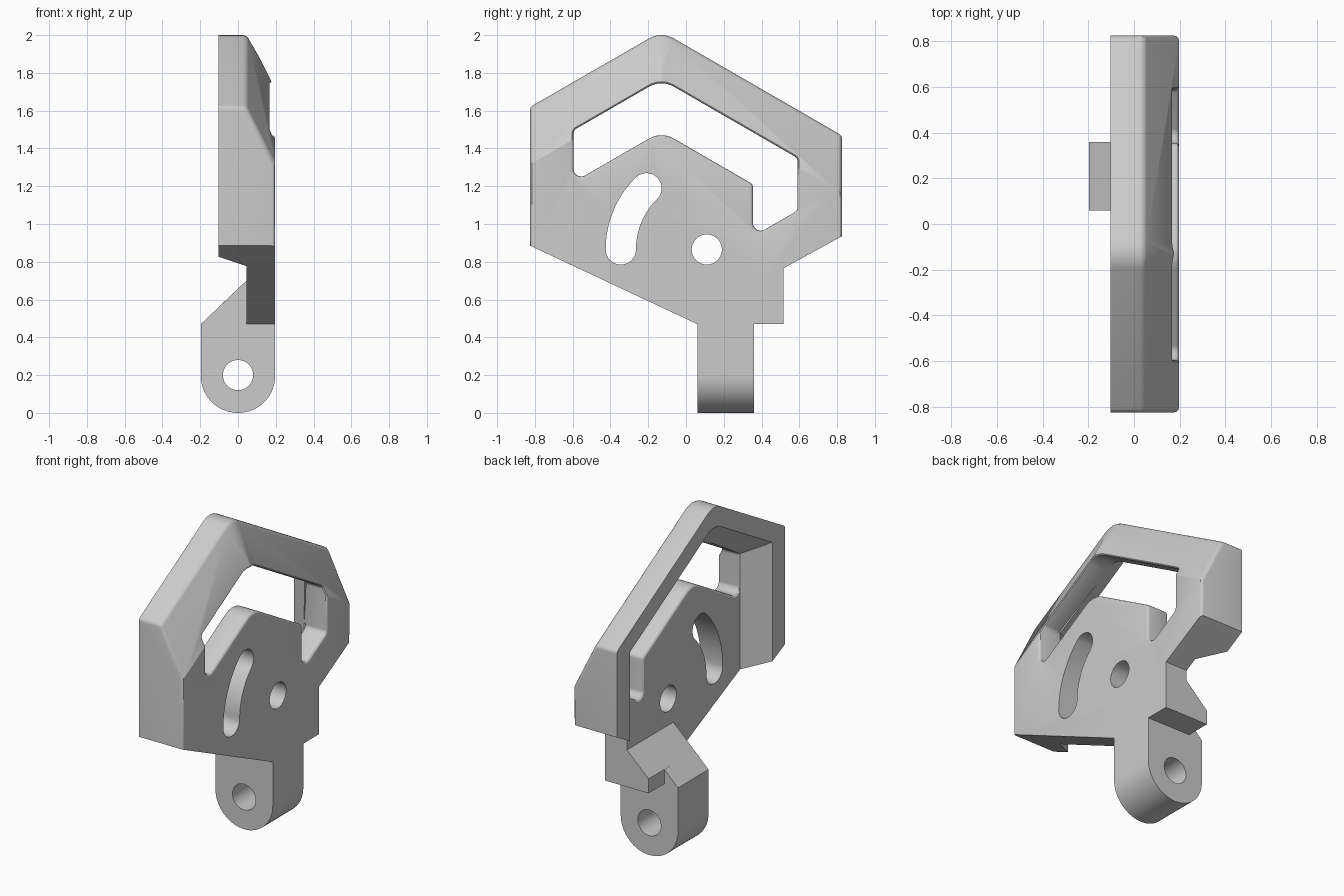
import bpy, bmesh, math
from mathutils import Vector
from mathutils.geometry import intersect_point_line

cube = bpy.data.objects.get("Cube")
if cube:
    bpy.data.objects.remove(cube, do_unlink=True)

FRONT, BACK, WEB = 0.197, -0.103, 0.045   # x levels of the plate
SLOPE = math.tan(math.radians(30))
PEAK = -0.13                              # y of the roof ridge

grey = bpy.data.materials.new("plain_grey")
grey.use_nodes = True
grey.diffuse_color = (0.6, 0.6, 0.6, 1)
grey.node_tree.nodes["Principled BSDF"].inputs["Base Color"].default_value = (0.6, 0.6, 0.6, 1)


def fillet(corners, steps=6):
    """Closed 2D outline; a third value on a corner is its rounding radius."""
    out = []
    for i, c in enumerate(corners):
        p = Vector(c[:2])
        if len(c) < 3:
            out.append(p)
            continue
        r = c[2]
        u = (Vector(corners[i - 1][:2]) - p).normalized()
        v = (Vector(corners[(i + 1) % len(corners)][:2]) - p).normalized()
        half = u.angle(v) / 2
        centre = p + (u + v).normalized() * (r / math.sin(half))
        d0 = p + u * (r / math.tan(half)) - centre
        d1 = p + v * (r / math.tan(half)) - centre
        for k in range(steps + 1):
            s = k / steps
            out.append(centre + (d0 * (1 - s) + d1 * s).normalized() * r)
    return out


def arc(cx, cy, r, a0, a1, n):
    angles = [math.radians(a0 + (a1 - a0) * k / n) for k in range(n + 1)]
    return [Vector((cx + r * math.cos(a), cy + r * math.sin(a))) for a in angles]


def circle(cx, cy, r):
    return arc(cx, cy, r, 0, 360, 40)[:-1]


def prism(name, pts, a, b, axis="x", pts_b=None):
    """Extrude (or loft) an outline along x (outline is y,z) or y (outline is x,z)."""
    def place(p, d):
        return (d, p[0], p[1]) if axis == "x" else (p[0], d, p[1])
    bm = bmesh.new()
    lo = [bm.verts.new(place(p, a)) for p in pts]
    hi = [bm.verts.new(place(p, b)) for p in (pts_b or pts)]
    bm.faces.new(lo)
    bm.faces.new(hi)
    for i in range(len(lo)):
        bm.faces.new((lo[i - 1], lo[i], hi[i], hi[i - 1]))
    bmesh.ops.recalc_face_normals(bm, faces=bm.faces)
    me = bpy.data.meshes.new(name)
    bm.to_mesh(me)
    bm.free()
    ob = bpy.data.objects.new(name, me)
    bpy.context.collection.objects.link(ob)
    me.materials.append(grey)
    return ob


def combine(target, other, operation):
    other.hide_render = True
    m = target.modifiers.new(operation, "BOOLEAN")
    m.operation, m.solver, m.object = operation, "EXACT", other
    bpy.context.view_layer.objects.active = target
    bpy.ops.object.modifier_apply(modifier=m.name)
    bpy.data.objects.remove(other, do_unlink=True)


def soften(bm, wanted, size):
    """Round the edges between upright walls and the front faces."""
    bm.normal_update()
    edges = []
    for e in bm.edges:
        if len(e.link_faces) != 2 or min(v.co.x for v in e.verts) < 0.03:
            continue
        n = sorted(abs(f.normal.x) for f in e.link_faces)
        if n[0] < 0.05 and n[1] > 0.3 and all(wanted(v.co) for v in e.verts):
            edges.append(e)
    bmesh.ops.bevel(bm, geom=edges, offset=size, segments=3, profile=0.5,
                    affect="EDGES", clamp_overlap=False)


def roof(level, left, right, radius, low):
    """Gabled outline with upright sides, open towards the bottom."""
    return [(left, low), (right, low),
            (right, level - (right - PEAK) * SLOPE),
            (PEAK, level, radius),
            (left, level - (PEAK - left) * SLOPE)]


# Main plate with chamfered roof edges
outline = fillet([(-0.825, 0.885), (0.06, 0.47), (0.515, 0.47), (0.515, 0.765),
                  (0.825, 0.935), (0.825, 1.469, 0.03), (PEAK, 2.02, 0.13),
                  (-0.825, 1.62, 0.03)])
plate = prism("bracket_plate", outline, BACK, FRONT)
bm = bmesh.new()
bm.from_mesh(plate.data)
for i, q in enumerate(outline):
    p = outline[i - 1]
    n = Vector((q.y - p.y, p.x - q.x)).normalized()
    if n.y > 0.86:
        bmesh.ops.bisect_plane(
            bm, geom=bm.verts[:] + bm.edges[:] + bm.faces[:], dist=1e-5,
            plane_co=(WEB, p.x, p.y), plane_no=(0.26, n.x * 0.15, n.y * 0.15),
            clear_outer=True)
        rim = [e for e in bm.edges if e.is_boundary]
        if rim:
            bmesh.ops.edgeloop_fill(bm, edges=rim)
bmesh.ops.remove_doubles(bm, verts=bm.verts, dist=1e-4)
bmesh.ops.recalc_face_normals(bm, faces=bm.faces)
soften(bm, lambda c: c.z > 0.87, 0.02)
bm.to_mesh(plate.data)
bm.free()

# Tapered pocket in the back
pocket_back = fillet(roof(1.895, -0.7, 0.695, 0.13, 0.3))
pocket_web = fillet(roof(1.765, -0.595, 0.59, 0.13, 0.3))
step = 0.02                                # carry the taper past the back face
grow = [b + (b - w) * (step / (WEB - BACK)) for b, w in zip(pocket_back, pocket_web)]
combine(plate, prism("pocket_cutter", grow, BACK - step, WEB, pts_b=pocket_web), "DIFFERENCE")

# Window between the frame and the inner plate
window = fillet([(-0.595, 1.222, 0.04), (PEAK, 1.49, 0.13), (0.355, 1.21, 0.03),
                 (0.355, 0.935, 0.04), (0.59, 1.07, 0.03),
                 (0.59, 1.765 - (0.59 - PEAK) * SLOPE, 0.03), (PEAK, 1.765, 0.13),
                 (-0.595, 1.765 - (PEAK + 0.595) * SLOPE, 0.03)])
combine(plate, prism("window_cutter", window, 0.01, 0.4), "DIFFERENCE")


def on_window(c):
    p = Vector((c.y, c.z))
    for i, b in enumerate(window):
        near, t = intersect_point_line(p, window[i - 1], b)
        if -0.01 < t < 1.01 and (Vector(near[:2]) - p).length < 0.002:
            return True
    return False


bm = bmesh.new()
bm.from_mesh(plate.data)
bmesh.ops.remove_doubles(bm, verts=bm.verts, dist=1e-4)
soften(bm, on_window, 0.018)
bm.to_mesh(plate.data)
bm.free()

# Lower lug and side foot sharing one sloped back
lug = prism("lug", arc(0, 0.197, 0.197, 180, 360, 32)
            + [Vector(p) for p in ((FRONT, 0.7), (WEB, 0.7), (-0.197, 0.47))],
            0.06, 0.36, "y")
foot = prism("foot", [(BACK, 0.47), (FRONT, 0.47), (FRONT, 0.7), (WEB, 0.7), (BACK, 0.56)],
             0.3, 0.515, "y")
combine(plate, lug, "UNION")
combine(plate, foot, "UNION")

# Pivot hole, curved slot around it, and lug hole
PY, PZ = 0.11, 0.865
lower = Vector((PY - 0.455, PZ))
upper = arc(PY, PZ, 0.455, 134.5, 134.5, 1)[0]
slot = (arc(PY, PZ, 0.535, 180, 134.5, 16) + arc(upper.x, upper.y, 0.08, 134.5, -45.5, 16)[1:-1]
        + arc(PY, PZ, 0.375, 134.5, 180, 16) + arc(lower.x, lower.y, 0.08, 0, -180, 16)[1:-1])
combine(plate, prism("pivot_cutter", circle(PY, PZ, 0.08), -0.05, 0.4), "DIFFERENCE")
combine(plate, prism("slot_cutter", slot, -0.05, 0.4), "DIFFERENCE")
combine(plate, prism("lug_hole_cutter", circle(0, 0.2, 0.08), -0.2, 0.8, "y"), "DIFFERENCE")

# Smooth shading with sharp edges kept
bpy.ops.object.select_all(action="DESELECT")
plate.select_set(True)
bpy.context.view_layer.objects.active = plate
bpy.ops.object.shade_smooth_by_angle(angle=math.radians(25))
